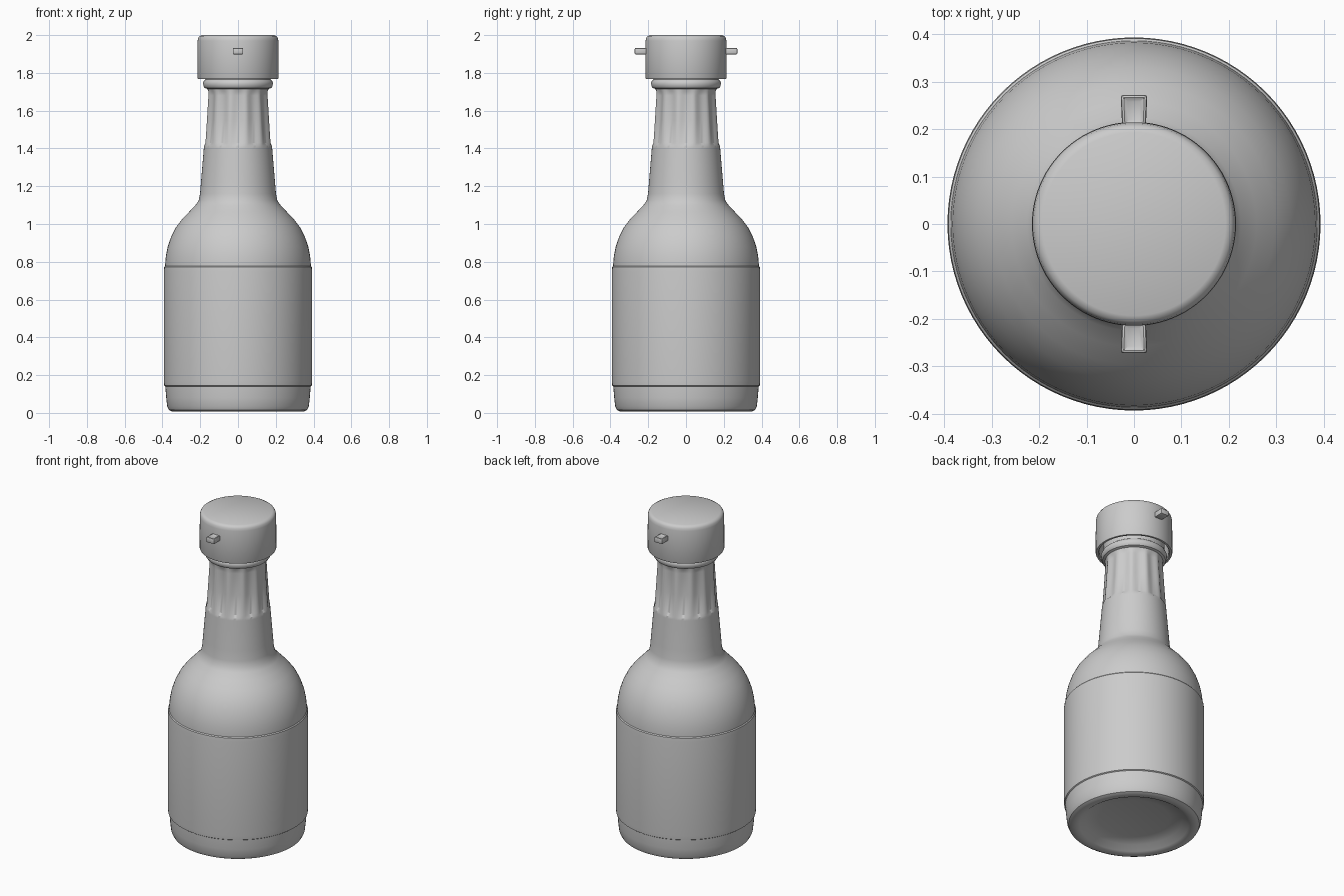
import bpy, bmesh, math

if "Cube" in bpy.data.objects:
    bpy.data.objects.remove(bpy.data.objects["Cube"])

SEG = 96


def finish(name, bm, angle=35):
    bmesh.ops.remove_doubles(bm, verts=bm.verts, dist=1e-5)
    bmesh.ops.recalc_face_normals(bm, faces=bm.faces)
    me = bpy.data.meshes.new(name)
    bm.to_mesh(me)
    bm.free()
    ob = bpy.data.objects.new(name, me)
    bpy.context.collection.objects.link(ob)
    bpy.ops.object.select_all(action='DESELECT')
    ob.select_set(True)
    bpy.context.view_layer.objects.active = ob
    bpy.ops.object.shade_smooth_by_angle(angle=math.radians(angle))
    return ob


def lathe(name, profile, closed=False, flutes=0, depth=0.0):
    """Revolve (radius, z[, flute strength]) points around z."""
    bm = bmesh.new()
    rings = []
    for p in profile:
        r, z = p[:2]
        strength = p[2] if len(p) > 2 else 0
        if r == 0:
            rings.append([bm.verts.new((0, 0, z))] * SEG)
            continue
        ring = []
        for i in range(SEG):
            a = 2 * math.pi * i / SEG
            groove = abs(math.cos(a * flutes / 2)) ** 1.5 if flutes else 0
            rr = r - depth * strength * groove
            ring.append(bm.verts.new((rr * math.cos(a), rr * math.sin(a), z)))
        rings.append(ring)
    pairs = list(zip(rings, rings[1:]))
    if closed:
        pairs.append((rings[-1], rings[0]))
    for lo, hi in pairs:
        for i in range(SEG):
            j = (i + 1) % SEG
            quad = list(dict.fromkeys((lo[i], lo[j], hi[j], hi[i])))
            bm.faces.new(quad)
    return finish(name, bm)


# Bottle: hollowed base, body, shoulder, fluted neck and mouth collar
lathe("bottle", [
    (0, 0.06), (0.2, 0.055), (0.27, 0.04), (0.305, 0.015), (0.325, 0.008),
    (0.35, 0.008), (0.366, 0.016), (0.375, 0.035), (0.38, 0.08),
    (0.385, 0.14), (0.386, 0.78), (0.382, 0.83), (0.372, 0.88),
    (0.355, 0.93), (0.33, 0.98), (0.296, 1.025), (0.258, 1.065),
    (0.225, 1.10), (0.208, 1.125), (0.201, 1.16), (0.196, 1.22),
    (0.181, 1.40), (0.18, 1.415, 0), (0.178, 1.43, 1), (0.170, 1.55, 1),
    (0.162, 1.68, 1), (0.161, 1.70, 0.5), (0.162, 1.715, 0),
    (0.176, 1.72), (0.183, 1.73), (0.185, 1.745), (0.181, 1.757),
    (0.172, 1.765), (0.17, 1.80), (0.17, 1.94), (0, 1.94),
], flutes=12, depth=0.011)

# Wrap-around label, slightly proud of the body
lathe("label", [(0.384, 0.14), (0.391, 0.145), (0.393, 0.17), (0.393, 0.75),
                (0.391, 0.772), (0.384, 0.78)], closed=True)

# Cap, open underneath
lathe("cap", [
    (0, 1.95), (0.195, 1.95), (0.195, 1.775), (0.2, 1.768), (0.212, 1.768),
    (0.215, 1.775), (0.214, 1.97), (0.211, 1.985), (0.205, 1.994),
    (0.193, 2.0), (0, 2.0),
])

# Two small tabs on the cap, each with a dimple on top
for name, s in (("front_tab", -1), ("back_tab", 1)):
    bm = bmesh.new()
    bmesh.ops.create_cube(bm, size=1)
    for v in bm.verts:
        outer = v.co.y * s > 0
        v.co.x *= 0.056 if outer else 0.05
        v.co.y = s * (0.272 if outer else 0.205)
        v.co.z = 1.915 + v.co.z * 0.034
    bmesh.ops.bevel(bm, geom=bm.edges[:], offset=0.006, segments=2,
                    profile=0.5, affect='EDGES')
    top = max(bm.faces, key=lambda f: f.calc_center_median().z)
    bmesh.ops.inset_region(bm, faces=[top], thickness=0.012)
    bmesh.ops.translate(bm, verts=top.verts, vec=(0, 0, -0.005))
    finish(name, bm, 40)
